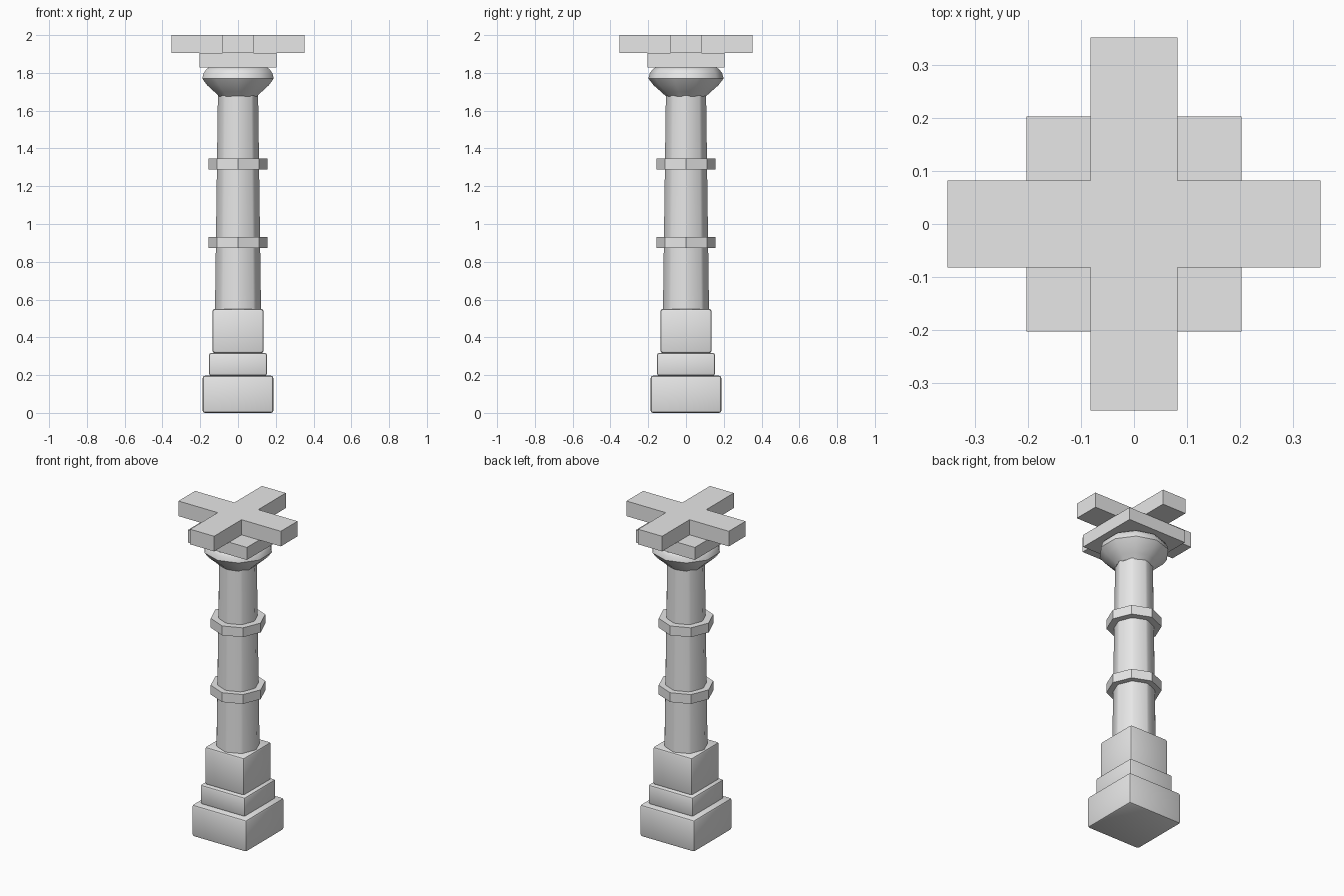
import bpy, bmesh, math

if "Cube" in bpy.data.objects:
    bpy.data.objects.remove(bpy.data.objects["Cube"])

stone = bpy.data.materials.new("grey_stone")
stone.diffuse_color = (0.8, 0.8, 0.8, 1)
stone.use_nodes = True
stone.node_tree.nodes["Principled BSDF"].inputs["Base Color"].default_value = stone.diffuse_color


def make(name, bm, smooth=None):
    bmesh.ops.recalc_face_normals(bm, faces=bm.faces)
    mesh = bpy.data.meshes.new(name)
    bm.to_mesh(mesh)
    bm.free()
    ob = bpy.data.objects.new(name, mesh)
    bpy.context.collection.objects.link(ob)
    mesh.materials.append(stone)
    if smooth:
        bpy.ops.object.select_all(action='DESELECT')
        ob.select_set(True)
        bpy.context.view_layer.objects.active = ob
        bpy.ops.object.shade_smooth_by_angle(angle=math.radians(smooth))
    return ob


def prism(name, outline, z0, z1, bevel=0):
    """Extrude a flat outline from z0 to z1, with rounded edges if asked."""
    bm = bmesh.new()
    face = bm.faces.new([bm.verts.new((x, y, z0)) for x, y in outline])
    top = bmesh.ops.extrude_face_region(bm, geom=[face])["geom"]
    bmesh.ops.translate(bm, vec=(0, 0, z1 - z0),
                        verts=[v for v in top if isinstance(v, bmesh.types.BMVert)])
    if bevel:
        bmesh.ops.bevel(bm, geom=bm.edges[:], offset=bevel, segments=2,
                        profile=0.5, affect='EDGES')
    return make(name, bm, 40 if bevel else None)


def lathe(name, profile, sides, smooth=None, round_edges=0):
    """Stack rings of (radius, z), first corner on the y axis, closed at both ends."""
    bm = bmesh.new()
    rings = []
    for r, z in profile:
        angles = [math.pi / 2 + 2 * math.pi * i / sides for i in range(sides)]
        rings.append([bm.verts.new((r * math.cos(a), r * math.sin(a), z)) for a in angles])
    for lo, hi in zip(rings, rings[1:]):
        for i in range(sides):
            j = (i + 1) % sides
            bm.faces.new((lo[i], lo[j], hi[j], hi[i]))
    bm.faces.new(rings[0])
    bm.faces.new(rings[-1])
    if round_edges:
        uprights = [e for e in bm.edges if abs(e.verts[0].co.z - e.verts[1].co.z) > 0.1]
        bmesh.ops.bevel(bm, geom=uprights, offset=round_edges, segments=1,
                        profile=0.5, affect='EDGES')
    return make(name, bm, smooth)


def square(h):
    return [(-h, -h), (h, -h), (h, h), (-h, h)]


# Stepped base of three rounded blocks
for name, h, z0, z1 in (("base_block", 0.187, 0.0, 0.197),
                        ("middle_block", 0.154, 0.197, 0.317),
                        ("upper_block", 0.135, 0.317, 0.55)):
    prism(name, square(h), z0, z1, 0.012)

# Tapered octagonal shaft and its two collars
lathe("shaft", [(0.125, 0.54), (0.109, 1.72)], 8, 30, 0.008)
for name, z in (("lower_collar", 0.902), ("upper_collar", 1.317)):
    lathe(name, [(0.156, z - 0.029), (0.156, z + 0.029)], 8)

# Ten-sided cushion capital
lathe("capital", [(0.105, 1.675), (0.132, 1.70), (0.172, 1.735), (0.199, 1.77),
                  (0.192, 1.797), (0.178, 1.817), (0.160, 1.83)], 10, 40)

# Square slab under the cross beams
prism("abacus", square(0.203), 1.828, 1.906)

# Crossed beams as one outline
w, l = 0.082, 0.352
cross = [(-w, -l), (w, -l), (w, -w), (l, -w), (l, w), (w, w),
         (w, l), (-w, l), (-w, w), (-l, w), (-l, -w), (-w, -w)]
prism("cross_beams", cross, 1.906, 2.0)
